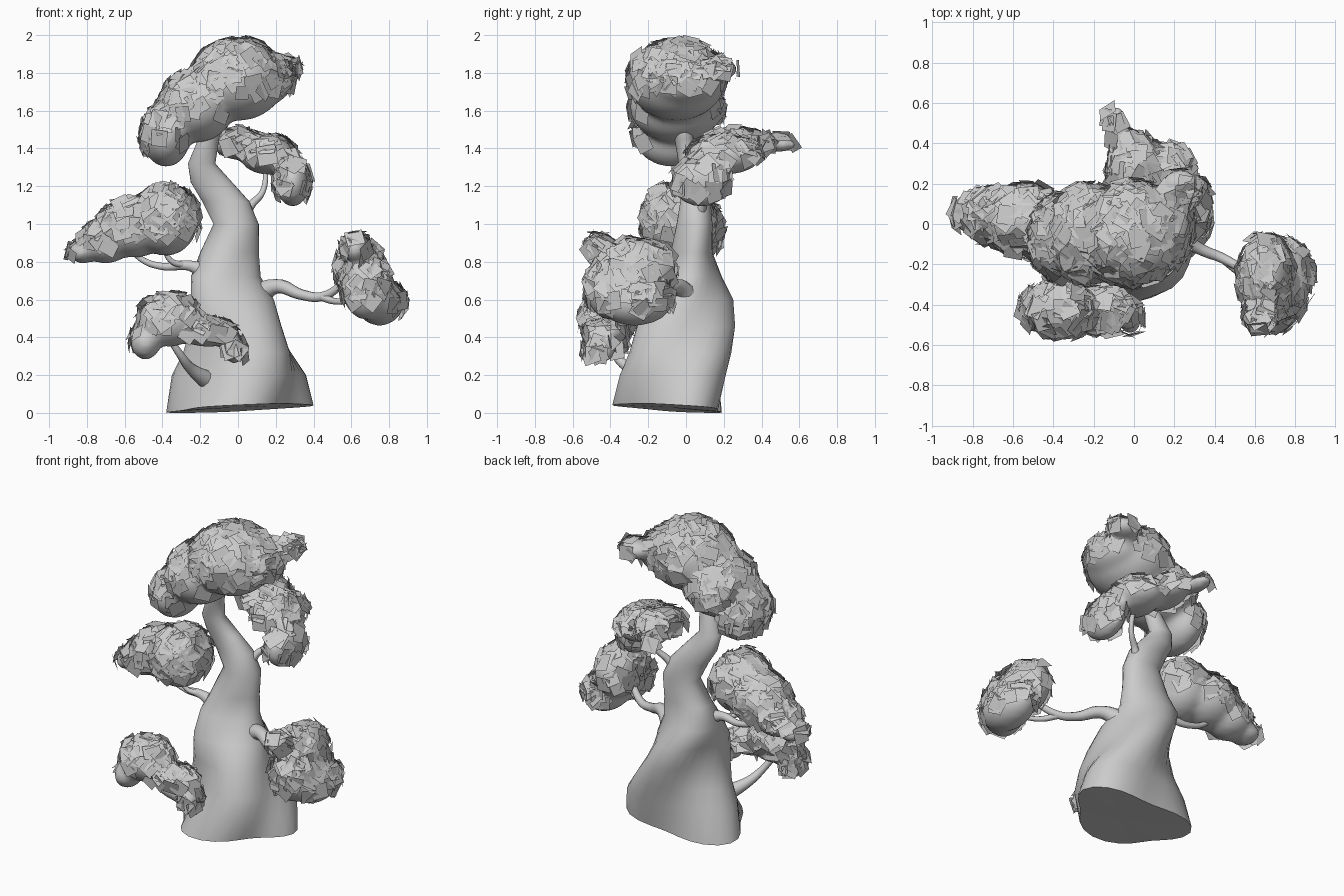
import bpy, bmesh, math, random
from mathutils import Vector, Matrix

random.seed(4)


def new_object(name, bm, smooth):
    me = bpy.data.meshes.new(name)
    bm.to_mesh(me)
    bm.free()
    for p in me.polygons:
        p.use_smooth = smooth
    ob = bpy.data.objects.new(name, me)
    bpy.context.collection.objects.link(ob)
    return ob


# Trunk: twisted three-lobed sections (z, xmin, xmax, ymin, ymax, lobe, twist)
SECTIONS = [
    (0.04, -0.38, 0.40, -0.39, 0.19, 0.16, -95),
    (0.20, -0.35, 0.36, -0.35, 0.21, 0.15, -78),
    (0.32, -0.29, 0.28, -0.30, 0.24, 0.13, -62),
    (0.46, -0.25, 0.23, -0.26, 0.26, 0.11, -45),
    (0.60, -0.25, 0.19, -0.20, 0.25, 0.10, -22),
    (0.72, -0.25, 0.12, -0.12, 0.19, 0.08, 0),
    (0.85, -0.20, 0.11, -0.08, 0.14, 0.06, 20),
    (1.00, -0.13, 0.11, -0.05, 0.14, 0.05, 40),
    (1.12, -0.19, 0.06, -0.03, 0.13, 0.04, 60),
    (1.22, -0.25, -0.03, -0.02, 0.11, 0.03, 80),
    (1.32, -0.265, -0.12, -0.04, 0.08, 0.0, 90),
    (1.45, -0.21, -0.10, -0.06, 0.04, 0.0, 90),
    (1.62, -0.14, -0.05, -0.09, 0.01, 0.0, 90),
]
N = 28
bm = bmesh.new()
rings = []
for k, (z, x0, x1, y0, y1, lobe, twist) in enumerate(SECTIONS):
    pts = []
    for i in range(N):
        a = 2 * math.pi * i / N
        r = 1 + lobe * math.cos(3 * (a - math.radians(twist)))
        pts.append((r * math.cos(a), r * math.sin(a)))
    xs, ys = [p[0] for p in pts], [p[1] for p in pts]
    ring = []
    for i, (px, py) in enumerate(pts):
        x = x0 + (px - min(xs)) / (max(xs) - min(xs)) * (x1 - x0)
        y = y0 + (py - min(ys)) / (max(ys) - min(ys)) * (y1 - y0)
        dz = -0.025 * math.cos(2 * math.pi * i / N - 2.4) - 0.015 if k == 0 else 0
        ring.append(bm.verts.new((x, y, z + dz)))
    rings.append(ring)
for a, b in zip(rings, rings[1:]):
    for i in range(N):
        j = (i + 1) % N
        bm.faces.new((a[i], a[j], b[j], b[i]))
centre = bm.verts.new((0, -0.1, 0.03))
for i in range(N):
    bm.faces.new((rings[0][(i + 1) % N], rings[0][i], centre))
bm.faces.new(rings[-1])
for e in bm.edges:
    if e.verts[0] in rings[0] and e.verts[1] in rings[0]:
        e.smooth = False
trunk = new_object("trunk", bm, True)


# Branches: tapered tubes
def branch(name, pts):
    cu = bpy.data.curves.new(name, 'CURVE')
    cu.dimensions = '3D'
    cu.bevel_depth = 1.0
    cu.bevel_resolution = 3
    cu.use_fill_caps = True
    sp = cu.splines.new('BEZIER')
    sp.bezier_points.add(len(pts) - 1)
    for bp, (x, y, z, r) in zip(sp.bezier_points, pts):
        bp.co = (x, y, z)
        bp.radius = r
        bp.handle_left_type = bp.handle_right_type = 'AUTO'
    sp.resolution_u = 6
    ob = bpy.data.objects.new(name, cu)
    bpy.context.collection.objects.link(ob)


branch("right_branch", [(0.08, 0.02, 0.60, 0.07), (0.20, -0.05, 0.67, 0.04),
                        (0.34, -0.13, 0.625, 0.028), (0.44, -0.17, 0.615, 0.025), (0.58, -0.25, 0.70, 0.018)])
branch("right_twig", [(0.44, -0.17, 0.615, 0.022), (0.52, -0.24, 0.59, 0.017), (0.64, -0.32, 0.60, 0.012)])
branch("left_branch", [(-0.16, 0.0, 0.74, 0.05), (-0.26, 0.0, 0.78, 0.028),
                       (-0.40, 0.02, 0.775, 0.02), (-0.52, 0.03, 0.82, 0.016), (-0.60, 0.03, 0.92, 0.012)])
branch("left_twig", [(-0.28, 0.0, 0.78, 0.02), (-0.36, -0.03, 0.81, 0.014), (-0.40, -0.04, 0.92, 0.012)])
branch("lower_branch", [(-0.16, -0.20, 0.17, 0.05), (-0.25, -0.30, 0.235, 0.03),
                        (-0.30, -0.37, 0.30, 0.022), (-0.38, -0.42, 0.42, 0.015)])
branch("rear_branch", [(0.02, 0.06, 1.02, 0.04), (0.07, 0.09, 1.10, 0.022),
                       (0.13, 0.13, 1.17, 0.016), (0.15, 0.18, 1.32, 0.013)])


# Foliage: merged ellipsoid cores covered with square leaf cards
def foliage(name, blobs, density=420):
    bm = bmesh.new()
    for x, y, z, rx, ry, rz in blobs:
        m = Matrix.Translation((x, y, z)) @ Matrix.Diagonal((rx, ry, rz, 1))
        bmesh.ops.create_icosphere(bm, subdivisions=3, radius=1, matrix=m)
    core = new_object(name + "_core", bm, True)
    rm = core.modifiers.new("merge", 'REMESH')
    rm.mode = 'VOXEL'
    rm.voxel_size = 0.022
    rm.use_smooth_shade = True
    sm = core.modifiers.new("soften", 'SMOOTH')
    sm.factor = 0.5
    sm.iterations = 6
    dg = bpy.context.evaluated_depsgraph_get()
    me = core.evaluated_get(dg).data
    polys = [(p.center.copy(), p.normal.copy(), p.area) for p in me.polygons if p.normal.z > -0.35]
    areas = [p[2] for p in polys]
    lb = bmesh.new()
    for c, n, _ in random.choices(polys, weights=areas, k=int(density * sum(areas))):
        rot = n.to_track_quat('Z', 'Y').to_matrix().to_4x4()
        rot = rot @ Matrix.Rotation(random.uniform(0, 2 * math.pi), 4, 'Z')
        rot = rot @ Matrix.Rotation(random.uniform(-0.35, 0.35), 4, 'X')
        m = Matrix.Translation(c + n * random.uniform(0.004, 0.016)) @ rot
        s = random.uniform(0.036, 0.052)
        lb.faces.new([lb.verts.new(m @ Vector((u * s, v * s, 0)))
                      for u, v in ((-1, -1), (1, -1), (1, 1), (-1, 1))])
    new_object(name + "_leaves", lb, False)


foliage("crown", [(0.0, -0.05, 1.76, 0.25, 0.26, 0.215), (-0.22, -0.05, 1.62, 0.20, 0.25, 0.19),
                  (-0.38, -0.07, 1.47, 0.13, 0.21, 0.17), (0.15, -0.02, 1.76, 0.14, 0.20, 0.13),
                  (0.23, 0.19, 1.82, 0.10, 0.08, 0.06)])
foliage("left_pad", [(-0.38, -0.04, 1.02, 0.17, 0.20, 0.19), (-0.55, 0.02, 0.98, 0.19, 0.18, 0.16),
                     (-0.70, 0.04, 0.90, 0.14, 0.14, 0.11), (-0.82, 0.05, 0.85, 0.08, 0.10, 0.06)])
foliage("lower_pad", [(-0.36, -0.42, 0.49, 0.17, 0.14, 0.14), (-0.49, -0.43, 0.37, 0.08, 0.11, 0.09),
                      (-0.16, -0.43, 0.42, 0.16, 0.12, 0.07), (-0.02, -0.46, 0.33, 0.06, 0.09, 0.07)])
foliage("right_pad", [(0.65, -0.25, 0.75, 0.13, 0.20, 0.17), (0.75, -0.27, 0.59, 0.13, 0.20, 0.13),
                      (0.68, -0.40, 0.66, 0.13, 0.13, 0.17), (0.62, -0.46, 0.87, 0.07, 0.08, 0.07)])
foliage("rear_pad", [(0.0, 0.27, 1.42, 0.13, 0.19, 0.08), (0.16, 0.20, 1.36, 0.15, 0.20, 0.10),
                     (0.29, 0.08, 1.22, 0.09, 0.16, 0.13), (-0.09, 0.48, 1.42, 0.06, 0.11, 0.04)])
